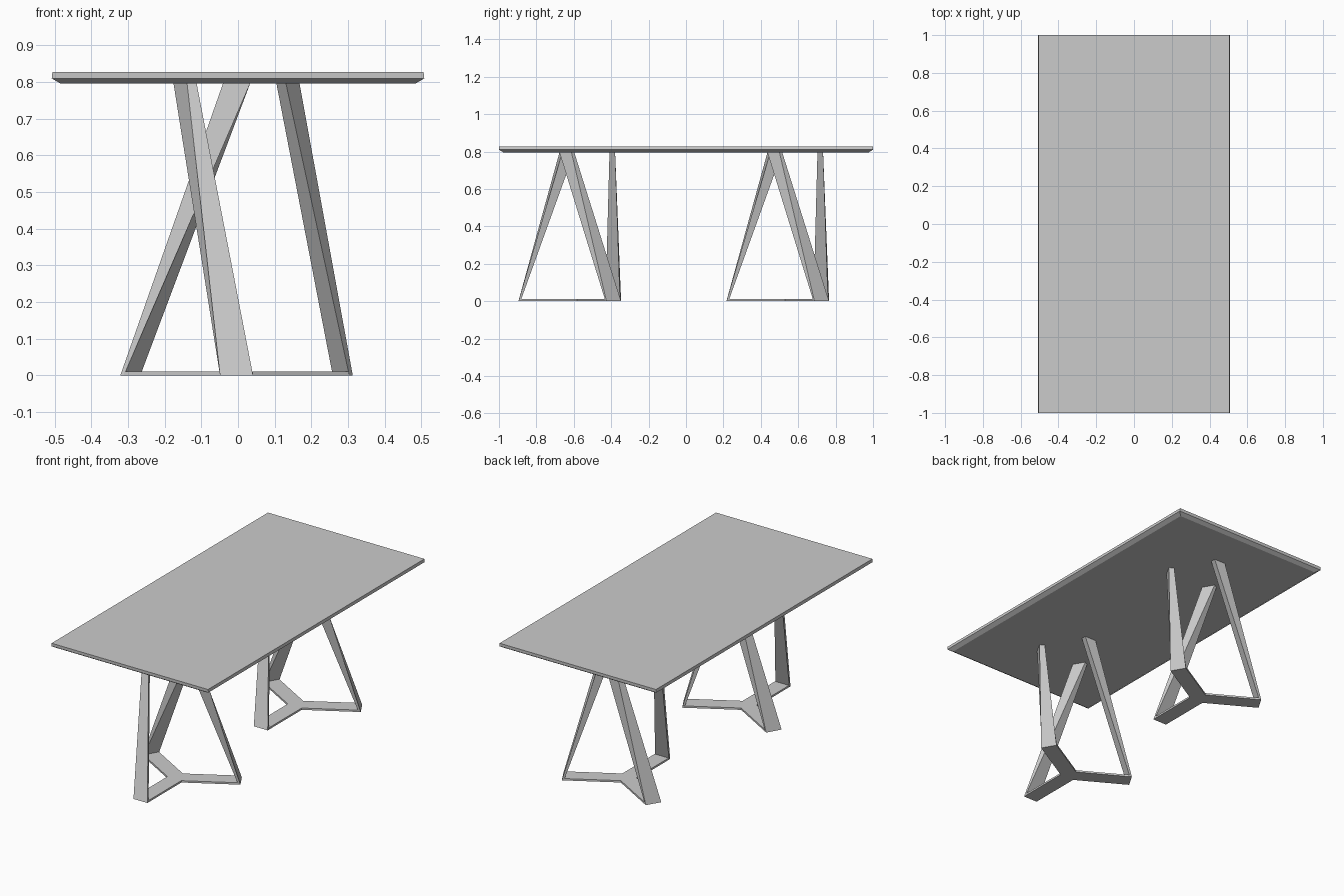
import bpy, bmesh
from math import radians, cos, sin
from mathutils import Vector

if "Cube" in bpy.data.objects:
    bpy.data.objects.remove(bpy.data.objects["Cube"])

TOP_Z = 0.796      # underside of the table top
FOOT_R = 0.34      # outer radius of the feet
FOOT_W = 0.09      # width of the flat strips
STRIP = 0.011      # strip thickness
HEAD_R = 0.162     # radius of the leg tops, twisted -60 degrees from the feet
HEAD_W, HEAD_T = 0.074, 0.03


def loft(name, rings):
    """Solid skinned through rings that have equal point counts."""
    bm = bmesh.new()
    vs = [[bm.verts.new(p) for p in r] for r in rings]
    n = len(rings[0])
    for a, b in zip(vs, vs[1:]):
        for i in range(n):
            j = (i + 1) % n
            bm.faces.new((a[i], a[j], b[j], b[i]))
    bm.faces.new(vs[0][::-1])
    bm.faces.new(vs[-1])
    bmesh.ops.recalc_face_normals(bm, faces=bm.faces)
    me = bpy.data.meshes.new(name)
    bm.to_mesh(me)
    bm.free()
    ob = bpy.data.objects.new(name, me)
    bpy.context.collection.objects.link(ob)
    return ob


def rect(x, y, z):
    return [(-x, -y, z), (x, -y, z), (x, y, z), (-x, y, z)]


def polar(angle, radial, tangential, z):
    """Point given along the radial and tangential axes at an angle."""
    a = radians(angle)
    return Vector((radial * cos(a) - tangential * sin(a),
                   radial * sin(a) + tangential * cos(a), z))


# Table top with chamfered underside
loft("table_top", [rect(0.484, 0.977, TOP_Z), rect(0.508, 0.999, 0.81),
                   rect(0.506, 1.0, 0.828)])

# Two identical three-legged twisted bases
for label, cy in (("front", -0.556), ("back", 0.556)):
    centre = Vector((-0.004, cy, 0))
    h = FOOT_W / 2

    # Flat Y-shaped floor plate
    outline = []
    for ang in (-90, 30, 150):
        outline += [(ang, FOOT_R - STRIP, -h), (ang, FOOT_R - STRIP, h),
                    (ang + 60, h / sin(radians(60)), 0)]
    loft(label + "_floor_plate",
         [[centre + polar(a, r, t, z) for a, r, t in outline] for z in (0, STRIP)])

    # Legs: wide and thin at the foot, turned on edge at the top
    for i, ang in enumerate((-90, 30, 150)):
        foot = [polar(ang, FOOT_R, -h, 0), polar(ang, FOOT_R, h, 0),
                polar(ang, FOOT_R - STRIP, h, 0), polar(ang, FOOT_R - STRIP, -h, 0)]
        w, t, top = HEAD_W / 2, HEAD_T / 2, ang - 60
        head = [polar(top, HEAD_R + t, w, TOP_Z), polar(top, HEAD_R - t, w, TOP_Z),
                polar(top, HEAD_R - t, -w, TOP_Z), polar(top, HEAD_R + t, -w, TOP_Z)]
        loft(f"{label}_leg_{i + 1}", [[centre + p for p in foot],
                                      [centre + p for p in head]])
